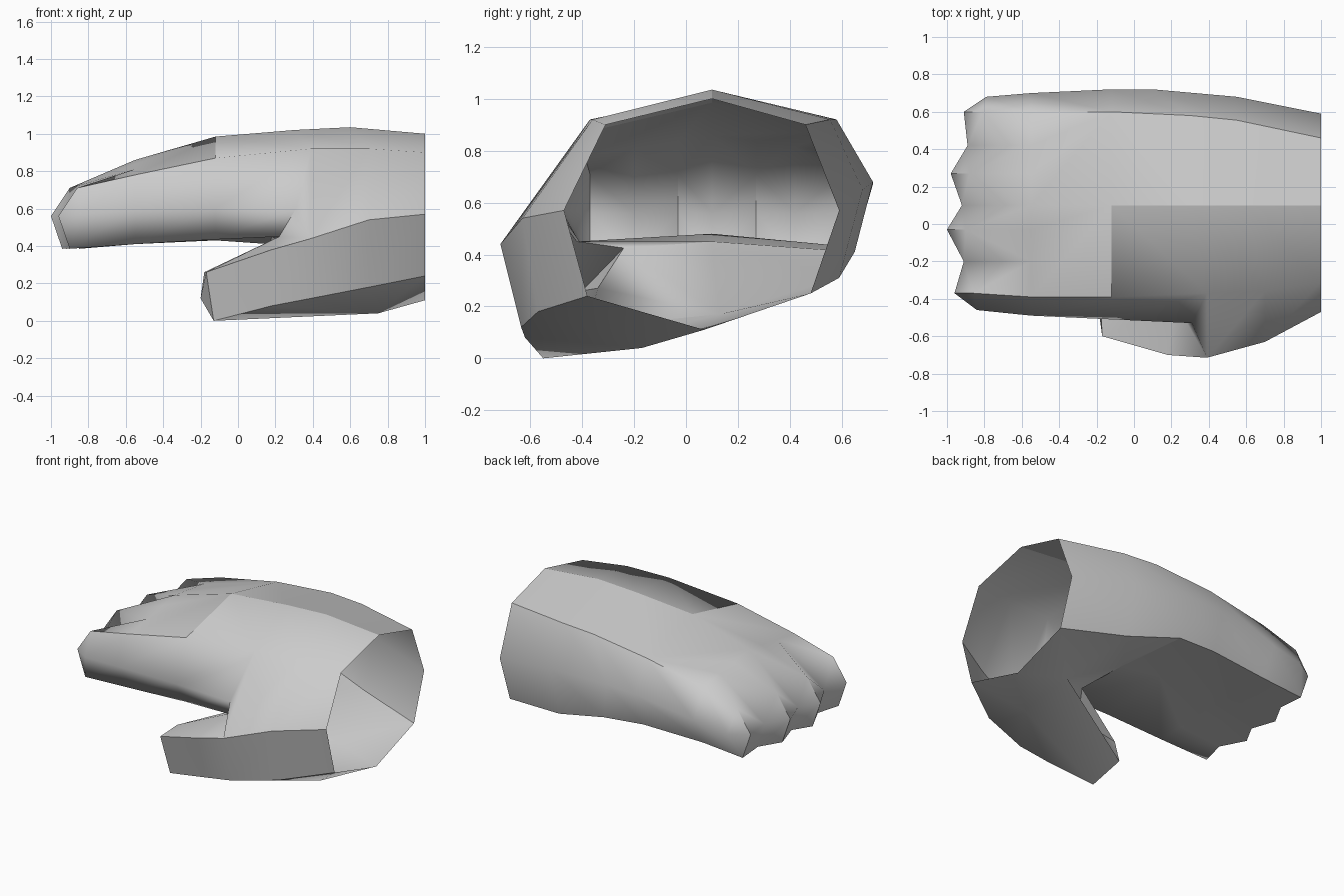
import bpy
import bmesh
import math

default_cube = bpy.data.objects.get("Cube")
if default_cube:
    bpy.data.objects.remove(default_cube, do_unlink=True)

bm = bmesh.new()


def rail(*points):
    """Make one lengthwise edge line of the hand, wrist first."""
    return [bm.verts.new(p) for p in points]


def face(*verts):
    bm.faces.new(verts)


def strip(first, second):
    """Bridge two rails of equal length."""
    for i in range(len(first) - 1):
        face(first[i], first[i + 1], second[i + 1], second[i])


def crease(*verts):
    """Mark the edges along a chain of vertices as sharp."""
    for a, b in zip(verts, verts[1:]):
        edge = bm.edges.get((a, b))
        if edge:
            edge.smooth = False


def between(start, end, y):
    """New vertex on the straight line from start to end at the given y."""
    t = (y - start.co.y) / (end.co.y - start.co.y)
    return bm.verts.new(start.co.lerp(end.co, t))


# Back of the hand: lengthwise rails from wrist to knuckles
ridge = rail((1, .1, 1), (.6, .1, 1.035), (.3, .1, 1.02), (-.12, .1, .985), (-.55, .1, .86))
outer_top = rail((1, .46, .9), (.55, .555, .92), (.3, .58, .92), (-.12, .6, .875), (-.55, .6, .79))
outer_side = rail((1, .59, .57), (.55, .68, .65), (.1, .72, .68), (-.12, .72, .67), (-.55, .7, .6))
outer_low = rail((1, .48, .25), (.55, .59, .31), (.17, .65, .41), (-.12, .63, .43), (-.55, .6, .41))
inner_top = rail((1, -.31, .9), (.7, -.36, .92), (.39, -.37, .92), (-.12, -.39, .87), (-.55, -.39, .78))

# Palm and index side rails, from the thumb web to the knuckles
inner_side = rail((.31, -.53, .6), (-.12, -.51, .6), (-.55, -.49, .59))
inner_low = rail((.22, -.42, .45), (-.12, -.4, .435), (-.55, -.39, .41))
palm = rail((.18, .1, .45), (-.12, .1, .48), (-.55, .1, .43))

# Thumb rails, from wrist to tip
thumb_top = rail((1, -.47, .57), (.7, -.63, .54), (.39, -.715, .44), (.18, -.7, .38), (-.17, -.6, .26))
thumb_low = rail((1, -.38, .24), (.7, -.57, .18), (.39, -.635, .12), (.18, -.62, .08), (-.13, -.55, 0))
thumb_base = rail((1, .07, .11), (.75, -.17, .04))
tip_low, tip_top = rail((-.2, -.38, .12), (-.18, -.4, .26))
web_low, web_top, heel = rail((.17, -.34, .27), (.22, -.24, .425), (.65, .13, .17))

# Skin over the back and sides
strip(outer_side, outer_low)
strip(outer_top, outer_side)
strip(ridge[:4], outer_top[:4])
strip(inner_top[:4], ridge[:4])
strip(inner_top[:3], thumb_top[:3])
face(inner_top[2], thumb_top[2], inner_side[0])
strip(inner_top[2:], inner_side)
strip(inner_side, inner_low)
strip(inner_low[:2], palm[:2])
strip(palm[:2], outer_low[2:4])

# Skin over the thumb
strip(thumb_top, thumb_low)
strip(thumb_low[:2], thumb_base)
for i in (1, 2, 3):
    face(thumb_low[i], thumb_low[i + 1], thumb_base[1])
face(thumb_top[4], thumb_low[4], tip_low, tip_top)
face(tip_low, tip_top, web_low)
face(tip_top, inner_low[0], web_top)
face(tip_top, web_top, web_low)
face(thumb_top[4], tip_top, inner_low[0])
face(thumb_top[3], thumb_top[4], inner_low[0])
face(thumb_top[2], thumb_top[3], inner_low[0])
face(thumb_top[2], inner_low[0], inner_side[0])

# Heel of the hand and underside of the thumb
face(inner_low[0], palm[0], web_top)
face(web_low, web_top, heel)
face(web_top, palm[0], heel)
face(tip_low, web_low, heel)
face(thumb_low[4], tip_low, heel)
face(thumb_base[1], thumb_low[4], heel)
face(thumb_base[0], thumb_base[1], heel)
face(outer_low[0], thumb_base[0], heel)
face(outer_low[0], heel, outer_low[1])
face(outer_low[1], heel, palm[0], outer_low[2])

# Knuckle rows: seven columns, alternating finger and gap
GAP_Y = (-.2, .1, .42)
FINGER_Y = (-.03, .27)


def knuckle_row(start, middle, end):
    return [start, between(start, middle, GAP_Y[0]), between(start, middle, FINGER_Y[0]),
            middle, between(middle, end, FINGER_Y[1]), between(middle, end, GAP_Y[2]), end]


top_row = knuckle_row(inner_top[4], ridge[4], outer_top[4])
low_row = knuckle_row(inner_low[2], palm[2], outer_low[4])
face(inner_top[3], ridge[3], *reversed(top_row[:4]))
face(ridge[3], outer_top[3], *reversed(top_row[3:]))
face(inner_low[1], palm[1], *reversed(low_row[:4]))
face(palm[1], outer_low[3], *reversed(low_row[3:]))


# Fingertips have a nail edge, a tip and a pad; gaps have only a notch and a pad
def fingertip(y, x):
    return rail((x + .1, y, .71), (x, y, .56), (x + .06, y, .385))


def finger_gap(y, x):
    notch, pad = rail((x, y, .56), (x + .05, y, .39))
    return [notch, notch, pad]


columns = [fingertip(-.37, -.96), finger_gap(GAP_Y[0], -.91),
           fingertip(FINGER_Y[0], -1), finger_gap(GAP_Y[1], -.92),
           fingertip(FINGER_Y[1], -.98), finger_gap(GAP_Y[2], -.89),
           fingertip(.6, -.91)]
for i in range(len(columns) - 1):
    finger, gap = (i, i + 1) if i % 2 == 0 else (i + 1, i)
    nail, tip, pad = columns[finger]
    notch, gap_pad = columns[gap][1:]
    face(top_row[finger], nail, top_row[gap])
    face(nail, notch, top_row[gap])
    face(nail, tip, notch)
    face(tip, pad, gap_pad, notch)
    face(low_row[finger], pad, gap_pad, low_row[gap])
for i in (1, 3, 5):
    crease(top_row[i], columns[i][1])
for i in (0, 2, 4, 6):
    crease(*columns[i])

# Outer faces of the index and little fingers
index_side, little_side = rail((-.84, -.46, .57), (-.79, .68, .56))
for column, side, top, mid, low in (
        (columns[0], index_side, inner_top[4], inner_side[2], inner_low[2]),
        (columns[-1], little_side, outer_top[4], outer_side[4], outer_low[4])):
    face(top, column[0], side, mid)
    face(mid, side, column[2], low)
    face(column[0], column[1], side)
    face(column[1], column[2], side)

# Sharp folds; the rest of the skin is smooth
for line in (outer_top, outer_low, thumb_top, thumb_low, ridge[:4]):
    crease(*line)
crease(ridge[3], *inner_top[3:], columns[0][0])
crease(web_top, palm[0], outer_low[2])
crease(tip_top, web_low, web_top)

bmesh.ops.recalc_face_normals(bm, faces=bm.faces[:])
mesh = bpy.data.meshes.new("hand")
bm.to_mesh(mesh)
bm.free()
hand = bpy.data.objects.new("hand", mesh)
bpy.context.collection.objects.link(hand)

# Plain grey skin
grey = bpy.data.materials.new("light grey")
grey.use_nodes = True
color = (.6, .6, .6, 1)
grey.diffuse_color = color
grey.node_tree.nodes["Principled BSDF"].inputs["Base Color"].default_value = color
mesh.materials.append(grey)

bpy.ops.object.select_all(action="DESELECT")
hand.select_set(True)
bpy.context.view_layer.objects.active = hand
bpy.ops.object.shade_smooth_by_angle(angle=math.radians(65), keep_sharp_edges=True)
